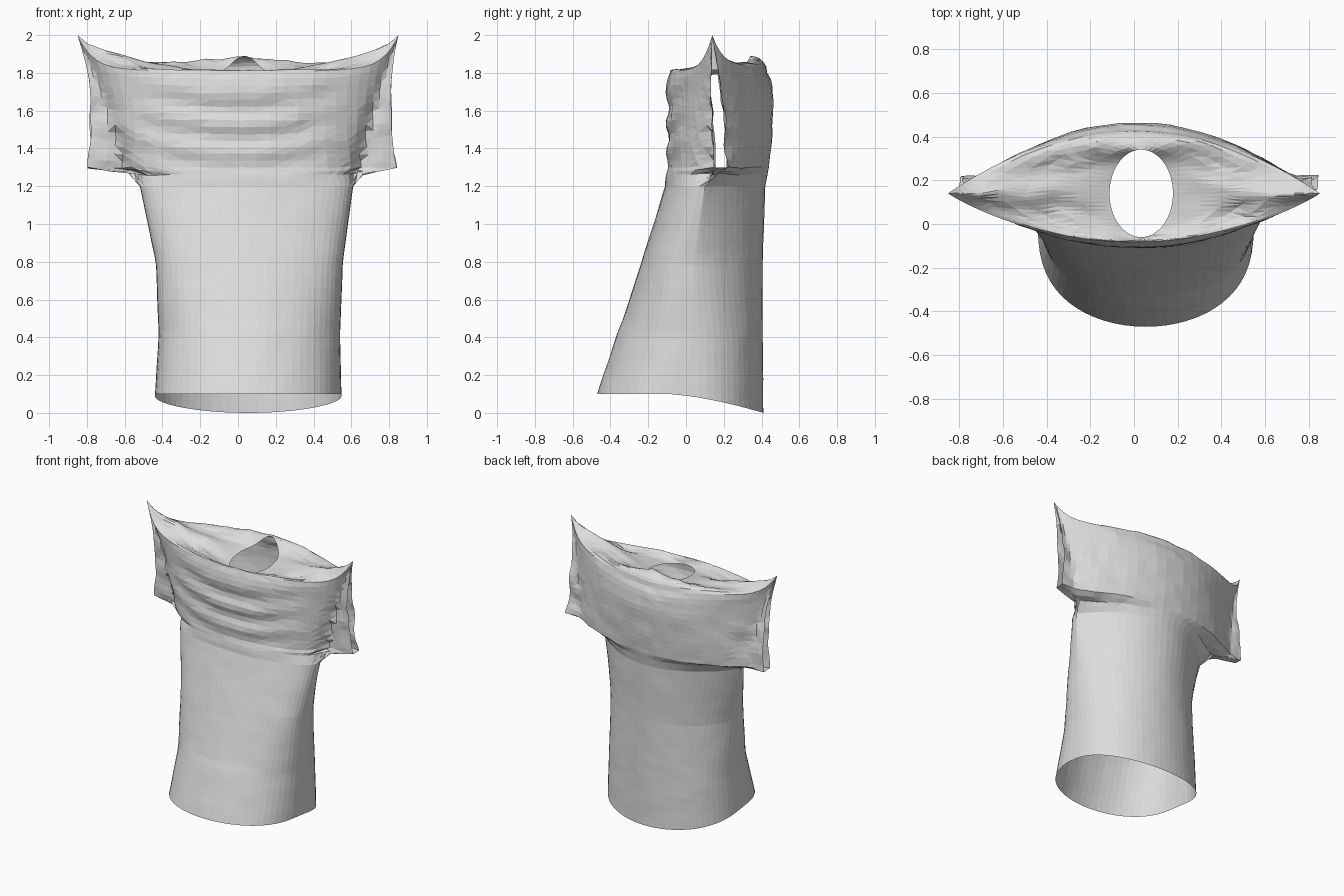
import bpy, bmesh, math
from mathutils import Vector, noise

cube = bpy.data.objects.get("Cube")
if cube:
    bpy.data.objects.remove(cube, do_unlink=True)

fabric = bpy.data.materials.new("grey fabric")
fabric.use_nodes = True
grey = (0.72, 0.72, 0.72, 1)
fabric.diffuse_color = grey
fabric.node_tree.nodes["Principled BSDF"].inputs["Base Color"].default_value = grey

# height, right edge, left edge, front y, back y, side y,
# front roundness, back roundness, body share of the width, sleeve gap
SECTIONS = [
    (0.0, -0.44, 0.548, -0.47, 0.41, 0.01, 0.74, 0.85, 1, 0),
    (0.4, -0.42, 0.54, -0.365, 0.405, 0.03, 0.8, 0.93, 1, 0),
    (0.8, -0.435, 0.555, -0.235, 0.405, 0.04, 0.66, 1.3, 1, 0),
    (1.2, -0.52, 0.61, -0.11, 0.42, 0.1, 0.85, 1.9, 1, 0),
    (1.26, -0.58, 0.66, -0.105, 0.43, 0.15, 0.9, 2, 0.92, 0.01),
    (1.3, -0.8, 0.84, -0.1, 0.44, 0.185, 0.95, 2, 0.74, 0.035),
    (1.45, -0.78, 0.81, -0.1, 0.455, 0.175, 1.1, 2, 0.82, 0.035),
    (1.65, -0.785, 0.81, -0.1, 0.465, 0.155, 1.45, 2, 0.9, 0.025),
    (1.75, -0.82, 0.83, -0.105, 0.455, 0.145, 1.7, 2, 0.95, 0.01),
    (1.8, -0.85, 0.85, -0.085, 0.43, 0.14, 1.85, 2, 1, 0),
]
HALF = 32


def section(z):
    """Blend the two nearest body sections."""
    for a, b in zip(SECTIONS, SECTIONS[1:]):
        if z <= b[0] + 1e-6:
            f = (z - a[0]) / (b[0] - a[0])
            return [p + (q - p) * f for p, q in zip(a, b)]


def loop_params():
    """Front half from left to right, then back half from right to left."""
    ts = [math.pi * i / HALF for i in range(HALF + 1)]
    return [(t, -1) for t in ts] + [(t, 1) for t in reversed(ts)]


def body_point(z, t, side):
    _, xl, xr, yf, yb, ys, pf, pb, body, gap = section(z)
    u = math.cos(t)
    x = (xl + xr) / 2 + (xr - xl) / 2 * u
    # Bulging body between flat sleeves, blended more softly at the back
    far, power, share = (yf, pf, body) if side < 0 else (yb, pb, math.sqrt(body))
    bulge = max(0, 1 - (u / share) ** 2) ** (power / 2)
    edge = ys + side * gap
    y = edge + (far - edge) * bulge
    # Sagging chest folds
    if side < 0 and z > 1.2:
        fade = math.sin(math.pi * min(1, (z - 1.2) / 0.6)) * max(0, 1 - (x / 0.6) ** 2)
        y += 0.011 * fade * math.sin(40 * (z - 0.3 * x * x))
    # Sloping hem and raised shoulder tips
    low = max(0, 1 - z / 0.5)
    hem = 0.1 * (1 - max(0, min(1, (y + 0.1) / 0.51)) ** 1.5)
    rise = (0.11 + 0.05 * side) * u * u * (1 - u * u) + 0.2 * u ** 10
    lift = max(0, (z - 1.3) / 0.5) ** 2 * rise
    return Vector((x, y, z + low * hem + lift))


def crumple(p, amount):
    n = noise.noise_vector(p * 9)
    return p + Vector((n.x * 0.4, n.y, n.z)) * amount


heights = [0.06 * i for i in range(21)] + [1.23, 1.26, 1.28]
heights += [1.3 + 0.5 * i / 14 for i in range(15)]
params = loop_params()
rows, closed = [], []

# Torso and sleeves
for z in heights:
    ring = []
    for t, side in params:
        loose = 0.003
        if z > 1.25:
            loose = 0.006 + 0.018 * abs(math.cos(t)) ** 4 * (z < 1.6)
        if z < 0.01 or z > 1.79:
            loose = 0
        ring.append(crumple(body_point(z, t, side), loose))
    rows.append(ring)
    closed.append(z < 1.29 or z > 1.67)

# Shoulders dipping in to the neck opening
top_rim = rows[-1]
for f in (0.07, 0.18, 0.32, 0.48, 0.64, 0.82, 1):
    ring = []
    for (t, side), rim in zip(params, top_rim):
        back = side * math.sin(t)
        neck = Vector((0.033 + 0.145 * math.cos(t), 0.14 + 0.2 * back,
                       1.79 + 0.025 * back + 0.075 * max(0, back) ** 6))
        p = rim.lerp(neck, f)
        p.z = rim.z + (neck.z - rim.z) * f ** 0.6
        p.z += 0.025 * math.sin(math.pi * f ** 0.5) * abs(back)
        ring.append(crumple(p, 0.02 * math.sin(math.pi * f)))
    rows.append(ring)
    closed.append(True)

# Skin the rows, leaving the sleeve openings
bm = bmesh.new()
grid = [[bm.verts.new(p) for p in ring] for ring in rows]
count = len(params)
for r in range(len(grid) - 1):
    for i in range(count):
        if i in (HALF, count - 1) and not closed[r]:
            continue
        j = (i + 1) % count
        bm.faces.new((grid[r][i], grid[r][j], grid[r + 1][j], grid[r + 1][i]))
bmesh.ops.remove_doubles(bm, verts=bm.verts, dist=0.0005)
bmesh.ops.triangulate(bm, faces=bm.faces)
bmesh.ops.recalc_face_normals(bm, faces=bm.faces)

mesh = bpy.data.meshes.new("shirt")
bm.to_mesh(mesh)
bm.free()
mesh.materials.append(fabric)
shirt = bpy.data.objects.new("shirt", mesh)
bpy.context.collection.objects.link(shirt)
